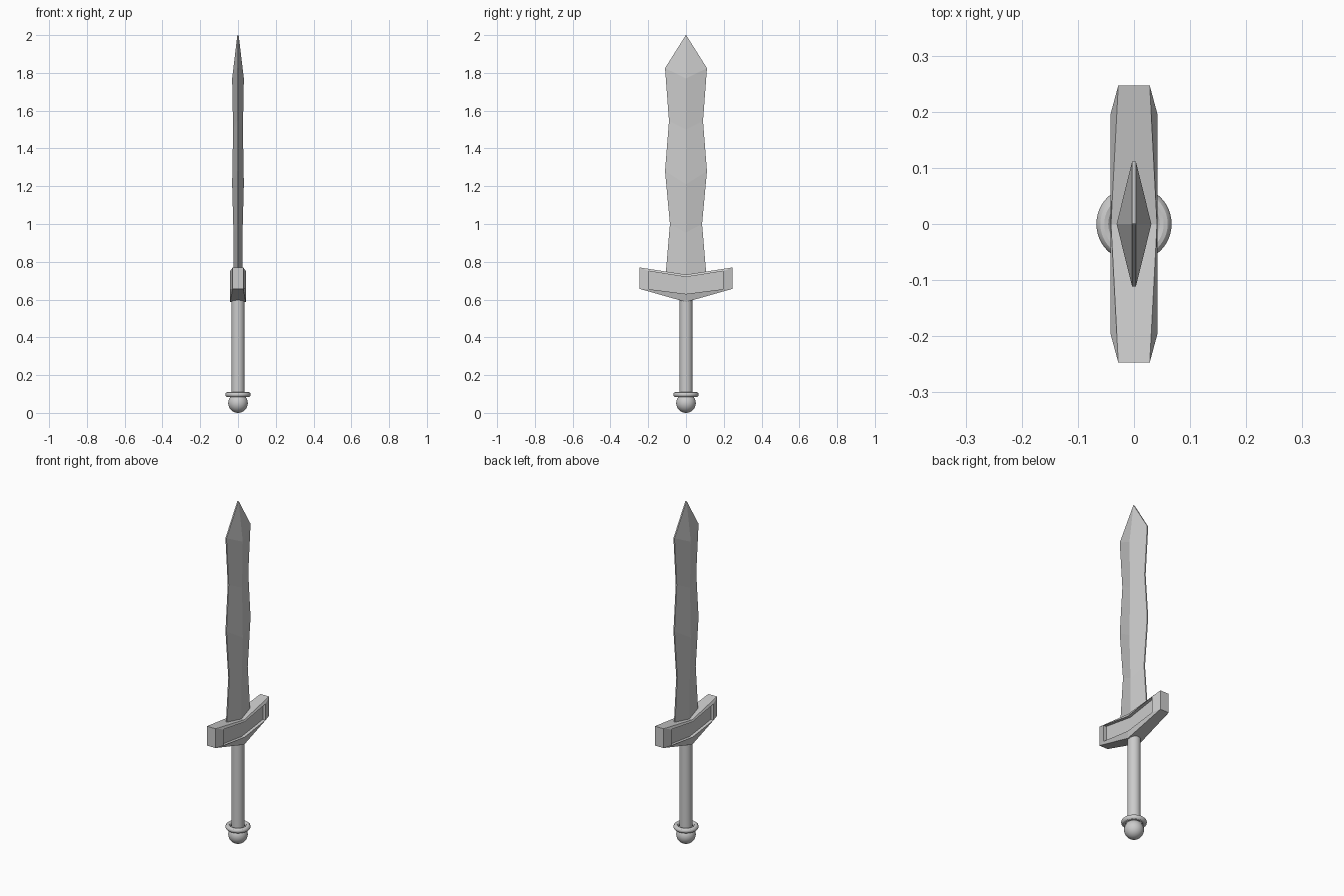
import bpy, bmesh

if "Cube" in bpy.data.objects:
    bpy.data.objects.remove(bpy.data.objects["Cube"])


def loft(name, loops):
    """Skin a list of equal-length point loops and cap both ends."""
    bm = bmesh.new()
    rings = [[bm.verts.new(p) for p in loop] for loop in loops]
    for a, b in zip(rings, rings[1:]):
        n = len(a)
        for i in range(n):
            j = (i + 1) % n
            bm.faces.new((a[i], a[j], b[j], b[i]))
    bm.faces.new(rings[0])
    bm.faces.new(rings[-1])
    bmesh.ops.recalc_face_normals(bm, faces=bm.faces)
    me = bpy.data.meshes.new(name)
    bm.to_mesh(me)
    bm.free()
    ob = bpy.data.objects.new(name, me)
    bpy.context.collection.objects.link(ob)
    return ob


def smooth(name):
    bpy.context.object.name = name
    bpy.ops.object.shade_smooth_by_angle()


# Blade: six-sided sections with a ridge down each flat and thin blunt edges
# (half width y, edge z, ridge half thickness x, ridge z)
sections = [(0.107, 0.74, 0.023, 0.70), (0.085, 1.00, 0.024, 0.955),
            (0.111, 1.28, 0.031, 1.21), (0.09, 1.545, 0.026, 1.50),
            (0.111, 1.825, 0.031, 1.77), (0.001, 2.0, 0.0035, 2.0)]
E = 0.0035
loft("blade", [[(rx, 0, rz), (E, w, ez), (-E, w, ez),
                (-rx, 0, rz), (-E, -w, ez), (E, -w, ez)]
               for w, ez, rx, rz in sections])


# Crossguard: chevron with bevelled faces and a recessed panel on each side
def chevron(y, top_end, top_mid, bot_end, bot_mid, x_end, x_mid):
    return [(x_end, -y, top_end), (x_mid, 0, top_mid), (x_end, y, top_end),
            (x_end, y, bot_end), (x_mid, 0, bot_mid), (x_end, -y, bot_end)]


outer = chevron(0.247, 0.77, 0.732, 0.657, 0.587, 0.028, 0.041)
panel = (0.195, 0.75, 0.719, 0.655, 0.63)
rim = chevron(*panel, 0.042, 0.042)
floor = chevron(*panel, 0.024, 0.024)
side = [floor, rim, outer]
other = [[(-x, y, z) for x, y, z in loop] for loop in reversed(side)]
loft("crossguard", side + other)

# Grip
bpy.ops.mesh.primitive_cylinder_add(vertices=32, radius=0.035, depth=0.53,
                                    location=(0, 0, 0.355))
smooth("grip")

# Pommel ball and collar ring
bpy.ops.mesh.primitive_uv_sphere_add(segments=32, ring_count=16, radius=0.052,
                                     location=(0, 0, 0.052))
smooth("pommel")
bpy.ops.mesh.primitive_torus_add(major_radius=0.053, minor_radius=0.014,
                                 major_segments=48, minor_segments=12,
                                 location=(0, 0, 0.097))
smooth("pommel_ring")
